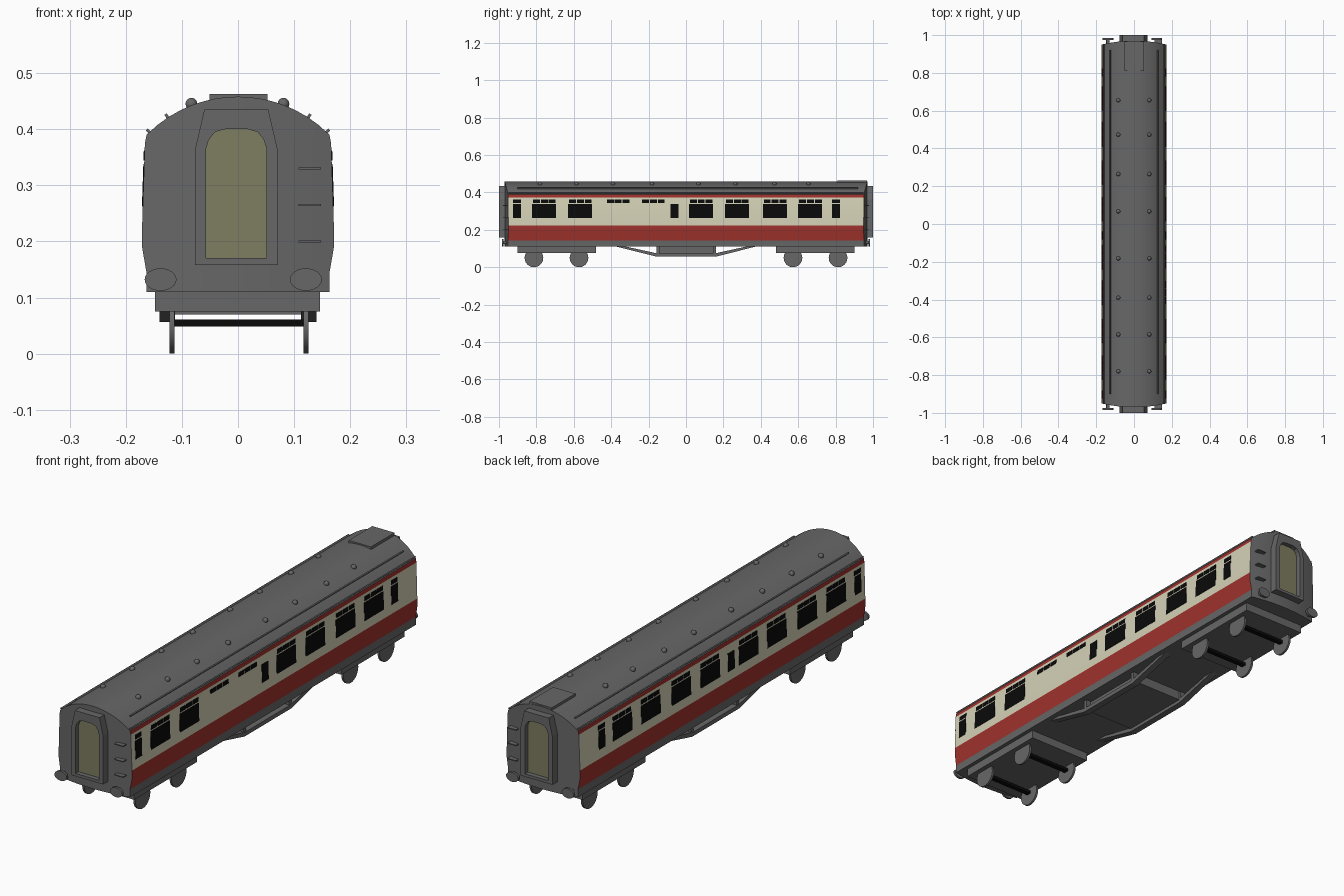
import bpy, bmesh, math
from mathutils import Matrix

if "Cube" in bpy.data.objects:
    bpy.data.objects.remove(bpy.data.objects["Cube"])


def material(name, rgb):
    m = bpy.data.materials.new(name)
    m.diffuse_color = (*rgb, 1)
    m.use_nodes = True
    m.node_tree.nodes["Principled BSDF"].inputs["Base Color"].default_value = m.diffuse_color
    return m


GREY = material("dark grey", (0.135, 0.135, 0.135))
RED = material("crimson", (0.35, 0.032, 0.026))
CREAM = material("cream", (0.66, 0.64, 0.47))
BLACK = material("black", (0.003, 0.003, 0.003))
KHAKI = material("khaki door", (0.21, 0.205, 0.115))


def finish(bm, name, mats, smooth=False):
    bmesh.ops.recalc_face_normals(bm, faces=bm.faces[:])
    me = bpy.data.meshes.new(name)
    bm.to_mesh(me)
    bm.free()
    for m in mats:
        me.materials.append(m)
    ob = bpy.data.objects.new(name, me)
    bpy.context.collection.objects.link(ob)
    if smooth:
        bpy.context.view_layer.objects.active = ob
        ob.select_set(True)
        bpy.ops.object.shade_smooth_by_angle(angle=math.radians(30))
        ob.select_set(False)
    return ob


def add_box(bm, x0, x1, y0, y1, z0, z1, tilt=0):
    mat = (Matrix.Translation(((x0 + x1) / 2, (y0 + y1) / 2, (z0 + z1) / 2))
           @ Matrix.Rotation(tilt, 4, 'Y')
           @ Matrix.Diagonal((x1 - x0, y1 - y0, z1 - z0, 1)))
    bmesh.ops.create_cube(bm, size=1, matrix=mat)


def box(name, mat, *dims, tilt=0):
    bm = bmesh.new()
    add_box(bm, *dims, tilt=tilt)
    return finish(bm, name, [mat])


def add_cyl(bm, r, depth, loc, axis, scale=(1, 1, 1), r2=None):
    mat = (Matrix.Translation(loc) @ Matrix.Diagonal((*scale, 1))
           @ Matrix.Rotation(math.pi / 2, 4, axis))
    bmesh.ops.create_cone(bm, cap_ends=True, segments=24, radius1=r,
                          radius2=r if r2 is None else r2, depth=depth, matrix=mat)


# Body shell: tumblehome sides, arched roof, bowed ends
HALF, EAVES, TOP, FLOOR, R = 0.163, 0.39, 0.458, 0.11, 0.2294


def roof_z(x):
    return TOP - R + math.sqrt(R * R - x * x)


def end_y(x):
    return 0.95 + 0.02 * (1 - (x / 0.171) ** 2)


N = 16
side = [(0.163, 0.144), (0.171, 0.19), (0.171, 0.224), (0.166, 0.374)]
xs = [HALF - 2 * HALF * i / N for i in range(N + 1)]
ring = side + [(x, roof_z(x)) for x in xs]
ring += [(-x, z) for x, z in reversed(side)] + [(x, FLOOR) for x in reversed(xs)]
bm = bmesh.new()
loops = [[bm.verts.new((x, s * end_y(x), z)) for x, z in ring] for s in (-1, 1)]
n = len(ring)
for i in range(n):
    j = (i + 1) % n
    f = bm.faces.new((loops[0][i], loops[0][j], loops[1][j], loops[1][i]))
    z = (ring[i][1] + ring[j][1]) / 2
    on_side = min(abs(ring[i][0]), abs(ring[j][0])) > 0.16
    if on_side and 0.145 < z < EAVES:
        f.material_index = 2 if 0.224 < z < 0.374 else 1
for lp in loops:
    roof, low = lp[4:4 + N + 1], list(reversed(lp[-(N + 1):]))
    for i in range(N):
        bm.faces.new((roof[i], roof[i + 1], low[i + 1], low[i]))
    bm.faces.new([low[0]] + lp[0:4] + [roof[0]])
    bm.faces.new([roof[-1]] + lp[4 + N + 1:8 + N + 1] + [low[-1]])
finish(bm, "coach_body", [GREY, RED, CREAM], smooth=True)


# Windows: thin plates lying on the sloping sides
def add_pane(bm, s, y0, y1, z0, z1):
    vs = []
    for off in (-0.002, 0.0015):
        vs.append([bm.verts.new((s * (0.171 - (z - 0.224) / 30 + off), y, z))
                   for y, z in ((y0, z0), (y1, z0), (y1, z1), (y0, z1))])
    bm.faces.new(vs[0])
    bm.faces.new(vs[1])
    for i in range(4):
        j = (i + 1) % 4
        bm.faces.new((vs[0][i], vs[0][j], vs[1][j], vs[1][i]))


LOW, HIGH = (0.262, 0.338), (0.344, 0.362)
BAYS = [-0.823, -0.63, -0.428, -0.24, 0.016, 0.209, 0.411, 0.6]
for s, label in ((1, "right"), (-1, "left")):
    bm = bmesh.new()
    for y in BAYS:
        if s < 0 or not -0.5 < y < 0:          # right side has two blind bays
            add_pane(bm, s, y, y + 0.128, *LOW)
        for a, b in ((0.005, 0.042), (0.047, 0.084), (0.089, 0.126)):
            add_pane(bm, s, y + a, y + b, *HIGH)
    for y in (-0.925, -0.082, 0.78):           # door windows
        add_pane(bm, s, y, y + 0.043, *LOW)
        if abs(y) > 0.5:
            add_pane(bm, s, y, y + 0.043, *HIGH)
    finish(bm, label + "_windows", [BLACK])

# Roof fittings
bm = bmesh.new()
for x in (-0.083, 0.081):
    for y in (-0.78, -0.585, -0.39, -0.182, 0.067, 0.264, 0.473, 0.655):
        bmesh.ops.create_uvsphere(bm, u_segments=14, v_segments=8, radius=0.0108,
                                  matrix=Matrix.Translation((x, y, 0.445)))
finish(bm, "roof_ventilators", [GREY], smooth=True)
for s in (-1, 1):
    box("roof_rib", GREY, s * 0.125 - 0.0025, s * 0.125 + 0.0025, -0.9, 0.92,
        0.413, 0.428, tilt=s * math.asin(0.125 / R))
    box("gutter", GREY, s * 0.158 - 0.0025, s * 0.158 + 0.0025, -0.95, 0.95,
        0.388, 0.401, tilt=s * math.asin(0.158 / R))
box("roof_hatch", GREY, -0.051, 0.053, 0.81, 0.967, 0.435, 0.463)

# Gangways with arched doors at both ends
CX = -0.003
outer = [(0.074, 0.158), (0.074, 0.362), (0.057, 0.435)]
inner = [(0.054, 0.17), (0.054, 0.365), (0.049, 0.381), (0.038, 0.395), (0.02, 0.4)]
mirrored = lambda h: [(CX + x, z) for x, z in h] + [(CX - x, z) for x, z in reversed(h)]
for s, label in ((-1, "front"), (1, "back")):
    bm = bmesh.new()
    edges = []
    for pts in (mirrored(outer), mirrored(inner)):
        v = [bm.verts.new((x, s * 0.955, z)) for x, z in pts]
        edges += [bm.edges.new((v[i], v[(i + 1) % len(v)])) for i in range(len(v))]
    bmesh.ops.triangle_fill(bm, edges=edges, use_beauty=True)
    ext = bmesh.ops.extrude_face_region(bm, geom=bm.faces[:], use_keep_orig=True)
    for v in ext["geom"]:
        if isinstance(v, bmesh.types.BMVert):
            v.co.y = s * 1.0
    finish(bm, label + "_gangway", [GREY])
    bm = bmesh.new()
    f = bm.faces.new([bm.verts.new((x, s * 0.974, z)) for x, z in mirrored(inner)])
    ext = bmesh.ops.extrude_face_region(bm, geom=[f], use_keep_orig=True)
    for v in ext["geom"]:
        if isinstance(v, bmesh.types.BMVert):
            v.co.y = s * 0.98
    finish(bm, label + "_door", [KHAKI])

    # Buffers and end steps
    bm = bmesh.new()
    for x in (-0.138, 0.121):
        add_cyl(bm, 0.009, 0.045, (x, s * 0.957, 0.132), 'X')
        add_cyl(bm, 0.02, 0.01, (x, s * 0.98, 0.132), 'X', (1.42, 1, 1))
    finish(bm, label + "_buffers", [GREY], smooth=True)
    bm = bmesh.new()
    for z in (0.2, 0.265, 0.33):
        add_box(bm, 0.108, 0.148, *sorted((s * 0.945, s * 0.978)), z - 0.002, z + 0.002)
    finish(bm, label + "_steps", [GREY])

# Bogies with wheels and axles
for s, label in ((-1, "front"), (1, "back")):
    box(label + "_bogie_frame", GREY, -0.148, 0.146,
        *sorted((s * 0.48, s * 0.9)), 0.075, 0.112)
    wheels, axles = bmesh.new(), bmesh.new()
    for y in (s * 0.572, s * 0.813):
        for x in (-0.118, 0.121):
            add_cyl(wheels, 0.05, 0.009, (x, y, 0.05), 'Y')
        add_box(axles, -0.116, 0.119, y - 0.01, y + 0.01, 0.048, 0.061)
    finish(wheels, label + "_wheels", [GREY], smooth=True)
    finish(axles, label + "_axles", [BLACK])

# Underframe truss and equipment box
truss = [(-0.38, 0.112), (-0.155, 0.056), (0.158, 0.056), (0.38, 0.112),
         (0.33, 0.112), (0.15, 0.073), (-0.15, 0.073), (-0.33, 0.112)]
for s, label in ((-1, "left"), (1, "right")):
    bm = bmesh.new()
    a, b = [[bm.verts.new((s * x, y, z)) for y, z in truss] for x in (0.112, 0.14)]
    bm.faces.new(a)
    bm.faces.new(b)
    for i in range(8):
        j = (i + 1) % 8
        bm.faces.new((a[i], a[j], b[j], b[i]))
    for y in (-0.15, 0.153):
        add_box(bm, *sorted((s * 0.115, s * 0.137)), y - 0.008, y + 0.008, 0.065, 0.112)
    finish(bm, label + "_truss", [GREY])
box("equipment_box", GREY, -0.112, 0.112, -0.155, 0.158, 0.07, 0.112)
